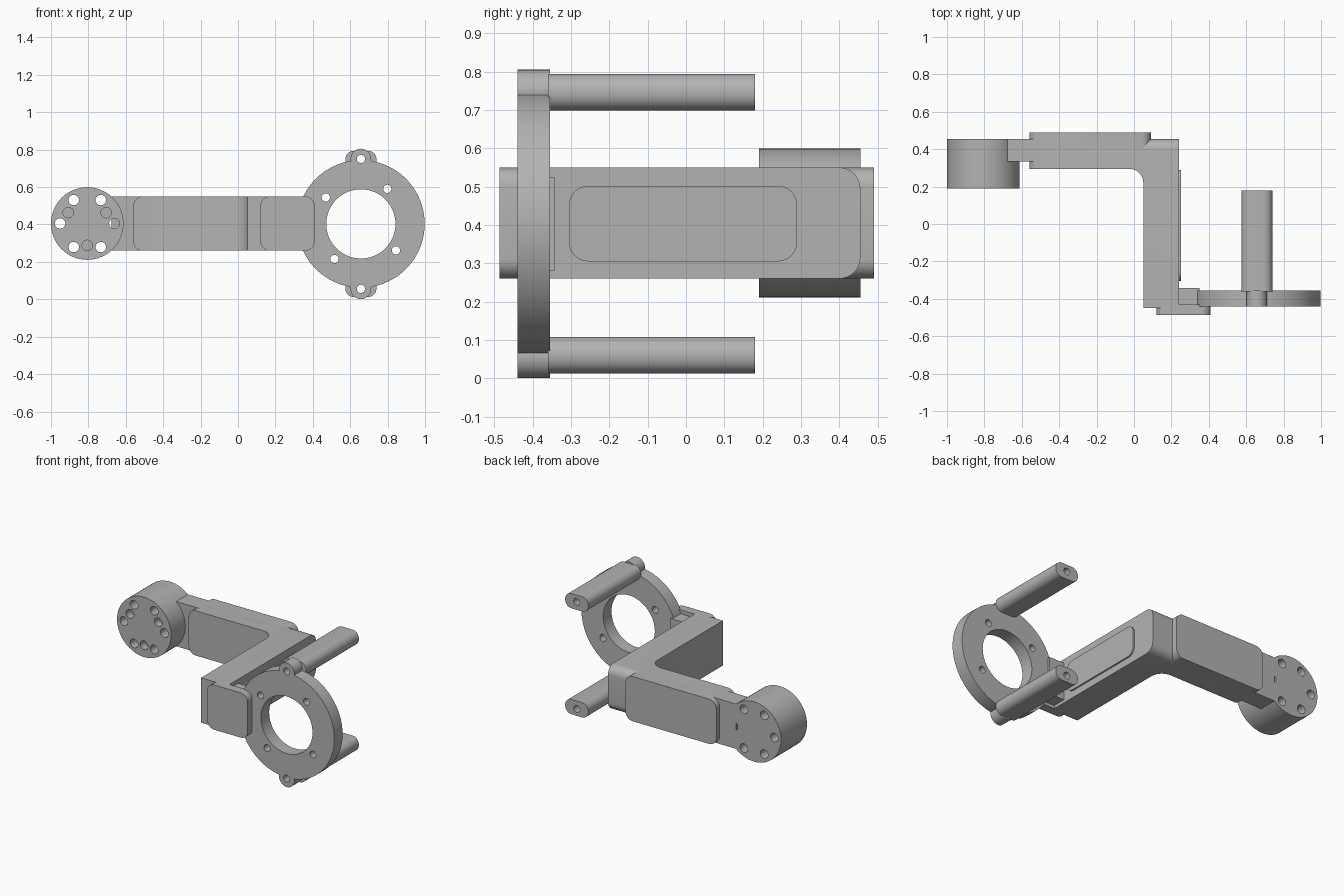
import bpy, bmesh, math
from mathutils import Vector

cube = bpy.data.objects.get("Cube")
if cube:
    bpy.data.objects.remove(cube, do_unlink=True)

grey = bpy.data.materials.new("plain grey")
grey.use_nodes = True
grey.diffuse_color = (0.45, 0.45, 0.45, 1)
grey.node_tree.nodes["Principled BSDF"].inputs["Base Color"].default_value = (0.45, 0.45, 0.45, 1)

MID = 0.405
TOP, BOTTOM = 0.55, 0.26


def arc(cx, cy, r, start, end, n):
    return [(cx + r * math.cos(math.radians(start + (end - start) * i / n)),
             cy + r * math.sin(math.radians(start + (end - start) * i / n))) for i in range(n + 1)]


def circle(cx, cy, r, n=64):
    return arc(cx, cy, r, 0, 360, n)[:-1]


def rounded(x0, x1, y0, y1, left, right):
    """Rectangle with separate radii for its left and right corners."""
    pts = []
    for x, y, r, a in ((x1, y1, right, 0), (x0, y1, left, 90), (x0, y0, left, 180), (x1, y0, right, 270)):
        if r == 0:
            pts.append((x, y))
            continue
        cx = x - r if x == x1 else x + r
        cy = y - r if y == y1 else y + r
        pts += arc(cx, cy, r, a, a + 90, 8)
    return pts


def prism(name, outline, axis, lo, hi, bevel=0):
    """Extrude a flat outline along an axis, optionally rounding both rims."""
    place = {"x": lambda a, b, t: Vector((t, a, b)),
             "y": lambda a, b, t: Vector((a, t, b)),
             "z": lambda a, b, t: Vector((a, b, t))}[axis]
    bm = bmesh.new()
    ends = [[bm.verts.new(place(a, b, t)) for a, b in outline] for t in (lo, hi)]
    caps = [bm.faces.new(e) for e in ends]
    n = len(outline)
    for i in range(n):
        j = (i + 1) % n
        bm.faces.new((ends[0][i], ends[0][j], ends[1][j], ends[1][i]))
    if bevel:
        rims = [e for c in caps for e in c.edges]
        bmesh.ops.bevel(bm, geom=rims, offset=bevel, segments=5, profile=0.5, affect="EDGES")
    bmesh.ops.recalc_face_normals(bm, faces=bm.faces)
    mesh = bpy.data.meshes.new(name)
    bm.to_mesh(mesh)
    bm.free()
    mesh.materials.append(grey)
    obj = bpy.data.objects.new(name, mesh)
    bpy.context.collection.objects.link(obj)
    return obj


def activate(obj):
    bpy.ops.object.select_all(action="DESELECT")
    obj.select_set(True)
    bpy.context.view_layer.objects.active = obj


def trim(obj, tools, operation="DIFFERENCE"):
    """Apply booleans with helper solids, then discard the helpers."""
    activate(obj)
    for tool in tools:
        tool.hide_render = True
        mod = obj.modifiers.new("trim", "BOOLEAN")
        mod.operation, mod.solver, mod.object = operation, "EXACT", tool
        bpy.ops.object.modifier_apply(modifier=mod.name)
        bpy.data.objects.remove(tool, do_unlink=True)
    return obj


def hole(x, z, r, lo=-1, hi=1):
    return prism("hole_cutter", circle(x, z, r, 24), "y", lo, hi)


def around(cx, cz, r, angles):
    return [(cx + r * math.cos(math.radians(a)), cz + r * math.sin(math.radians(a))) for a in angles]


parts = []

# Mounting drum: six through holes and three blind ones in front
DX = -0.806
drum = prism("mounting_drum", circle(DX, MID, 0.194), "y", 0.19, 0.455)
cuts = [hole(x, z, 0.028) for x, z in around(DX, MID, 0.145, range(0, 360, 60))]
cuts += [hole(x, z, 0.028, 0.1, 0.24) for x, z in around(DX, MID, 0.117, (30, 150, 270))]
parts.append(trim(drum, cuts))

# Neck between drum and arm
parts.append(prism("drum_neck", rounded(-0.677, -0.5, BOTTOM, TOP, 0, 0), "y", 0.335, 0.455))

# Angled arm with a filleted inner corner and a rounded rear end
elbow = [(-0.5, 0.295)] + arc(-0.025, 0.22, 0.075, 90, 0, 8)
elbow += [(0.05, -0.45), (0.24, -0.45), (0.24, 0.455), (-0.5, 0.455)]
arm = prism("angled_arm", elbow, "z", BOTTOM, TOP)
envelope = prism("arm_envelope", rounded(-0.6, 0.455, BOTTOM, TOP, 0, 0.055), "x", -1, 1)
parts.append(trim(arm, [envelope], "INTERSECT"))

# Thick rear section and raised side panel
parts.append(prism("rear_section", rounded(-0.56, 0.09, BOTTOM, TOP, 0.05, 0.05), "y", 0.295, 0.49))
parts.append(prism("side_panel", rounded(-0.305, 0.29, 0.305, 0.502, 0.05, 0.05), "x", 0.23, 0.25))

# Bracket holding the ring
parts.append(prism("front_plate", rounded(0.12, 0.41, BOTTOM, TOP, 0.05, 0.05), "y", -0.487, -0.43))
parts.append(prism("ring_bracket", rounded(0.2, 0.35, 0.28, 0.525, 0, 0), "y", -0.435, -0.343))

# Ring with a rounded rim, a large opening and four screw holes
RX, RZ = 0.657, 0.403
ring = prism("ring", circle(RX, RZ, 0.341, 96), "y", -0.44, -0.355, 0.03)
opening = prism("opening_cutter", circle(RX, RZ, 0.185), "y", -1, 1)
screws = [hole(x, z, 0.022) for x, z in around(RX, RZ, 0.235, (53, 143, 233, 323))]
parts.append(trim(ring, [opening] + screws))

# Lugs and long standoffs above and below the ring
for label, side in (("upper", 1), ("lower", -1)):
    z = RZ + side * 0.347
    lug = prism(label + "_lug", circle(RX, z, 0.055, 40), "y", -0.44, -0.355)
    rod_z = RZ + side * 0.343
    rod = prism(label + "_standoff", rounded(RX - 0.083, RX + 0.083, rod_z - 0.048, rod_z + 0.048,
                                             0.045, 0.045), "y", -0.36, 0.18)
    parts += [trim(lug, [hole(RX, z, 0.022)]), trim(rod, [hole(RX, z, 0.022)])]
    trim(ring, [hole(RX, z, 0.022)])

# Smooth curved walls, keep real edges crisp
for part in parts:
    activate(part)
    bpy.ops.object.shade_smooth_by_angle(angle=math.radians(30))
